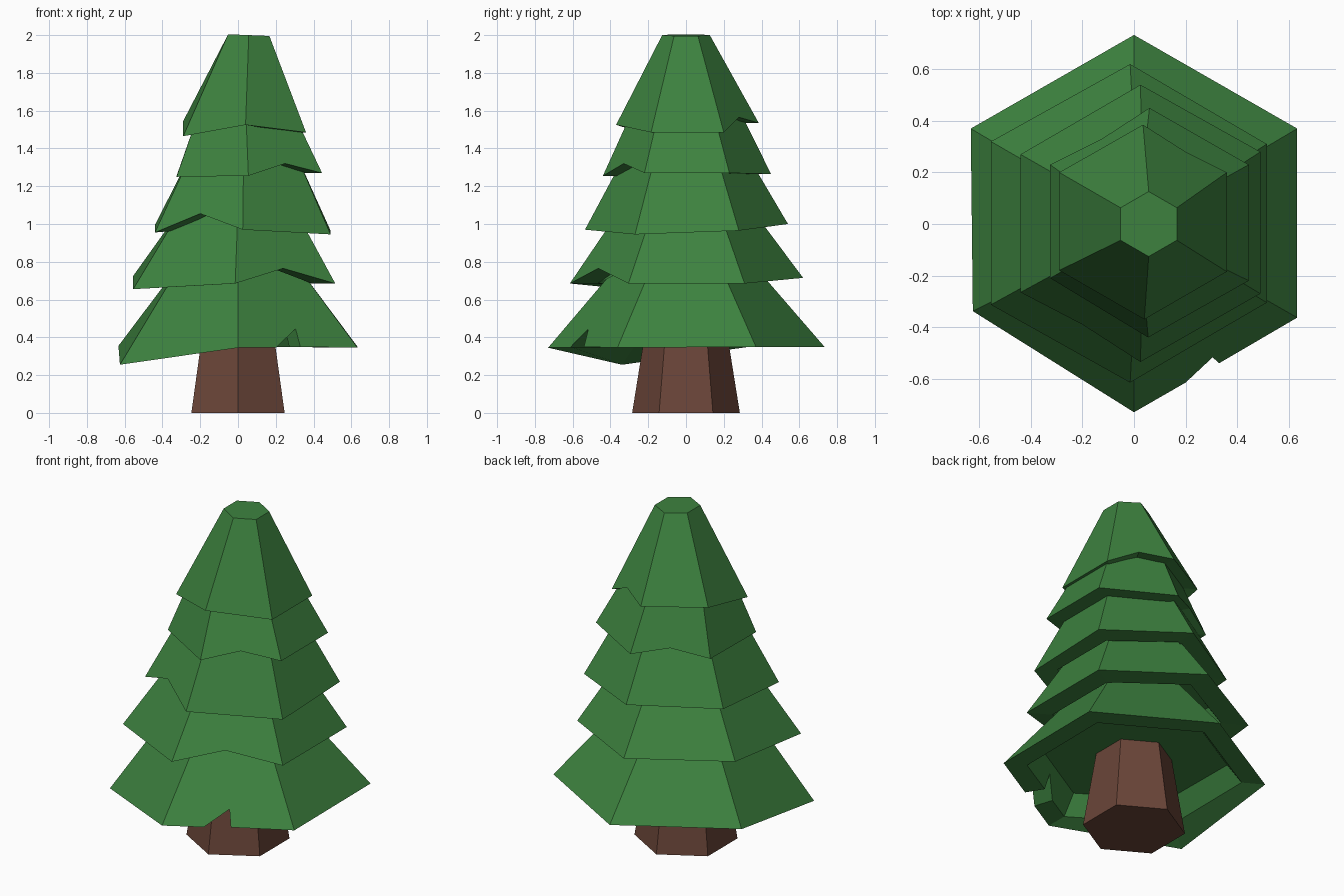
import bpy
import math

if "Cube" in bpy.data.objects:
    bpy.data.objects.remove(bpy.data.objects["Cube"])


def material(name, color):
    m = bpy.data.materials.new(name)
    m.diffuse_color = (*color, 1)
    m.use_nodes = True
    m.node_tree.nodes["Principled BSDF"].inputs["Base Color"].default_value = m.diffuse_color
    return m


GREEN = material("needles", (0.047, 0.225, 0.05))
BROWN = material("bark", (0.145, 0.06, 0.04))


def make(name, verts, faces, mat):
    me = bpy.data.meshes.new(name)
    me.from_pydata(verts, [], faces)
    me.materials.append(mat)
    ob = bpy.data.objects.new(name, me)
    bpy.context.collection.objects.link(ob)
    return ob


def hexagon(cx, r, z, tilt=0):
    # corners run counter-clockwise, starting at the front (-y) corner
    ring = []
    for i in range(6):
        a = math.radians(-90 + 60 * i)
        x = r * math.cos(a)
        ring.append((cx + x, r * math.sin(a), z + tilt * x))
    return ring


def tier(name, cx, corners, cuts, top, rim=0.76, depth=0.12):
    """Skirt with a ragged hem; cuts maps a side to extra points on its hem."""
    hem, start = [], []
    for i, c in enumerate(corners):
        start.append(len(hem))
        hem += [c] + cuts.get(i, [])
    hem = [(x, y, z - 0.005) for x, y, z in hem]
    n = len(hem)
    # the inner edge of the hem stays level where the outer edge droops
    level = sorted(c[2] for c in corners)[2] - 0.005
    inner = [(cx + (x - cx) * rim, y * rim, max(z, level)) for x, y, z in hem]
    zc = sum(c[2] for c in corners) / 6 + depth
    s = rim - 0.11
    ceil = [(cx + (x - cx) * s, y * s, zc) for x, y, z in corners]
    verts = hem + inner + top + ceil
    t, c = 2 * n, 2 * n + 6
    faces = [[t + i for i in range(6)], [c + i for i in reversed(range(6))]]
    for i in range(6):
        j = (i + 1) % 6
        end = start[j] if j else n
        run = [k % n for k in range(start[i], end + 1)]
        faces.append(run + [t + j, t + i])
        faces.append([c + i, c + j] + [n + k for k in reversed(run)])
    for k in range(n):
        m = (k + 1) % n
        faces.append([k, n + k, n + m, m])
    make(name, verts, faces, GREEN)


# trunk
trunk = hexagon(0, 0.285, 0) + hexagon(0, 0.205, 0.5)
sides = [[i, (i + 1) % 6, 6 + (i + 1) % 6, 6 + i] for i in range(6)]
make("trunk", trunk, sides + [[5, 4, 3, 2, 1, 0], list(range(6, 12))], BROWN)

# foliage tiers, bottom to top
tier("foliage_1", 0,
     [(0, -.73, .35), (.633, -.363, .35), (.633, .37, .355),
      (0, .733, .355), (-.633, .37, .36), (-.625, -.338, .26)],
     {0: [(.2, -.615, .35), (.305, -.517, .45), (.33, -.54, .355)]},
     hexagon(0, .335, .81), rim=0.82)
tier("foliage_2", 0,
     [(-.015, -.615, .69), (.515, -.305, .69), (.515, .31, .69),
      (-.015, .62, .72), (-.555, .32, .73), (-.555, -.313, .66)],
     {0: [(.24, -.465, .77)]},
     hexagon(0, .34, 1.09))
tier("foliage_3", .025,
     [(.025, -.535, .975), (.49, -.27, .95), (.49, .28, .97),
      (.025, .54, 1.005), (-.44, .27, 1.0), (-.44, -.265, .96)],
     {5: [(-.2, -.39, 1.06)]},
     hexagon(.03, .31, 1.39))
tier("foliage_4", .055,
     [(.055, -.44, 1.26), (.445, -.22, 1.275), (.445, .23, 1.275),
      (.06, .45, 1.27), (-.325, .23, 1.26), (-.325, -.21, 1.255)],
     {0: [(.25, -.33, 1.325)], 3: [(-.125, .33, 1.31)]},
     hexagon(.04, .27, 1.63))
tier("foliage_5", .04,
     [(.04, -.37, 1.53), (.36, -.185, 1.49), (.36, .2, 1.49),
      (.035, .385, 1.54), (-.29, .2, 1.55), (-.29, -.18, 1.47)],
     {2: [(.2, .28, 1.57)]},
     hexagon(.057, .126, 2.0, -0.04))
